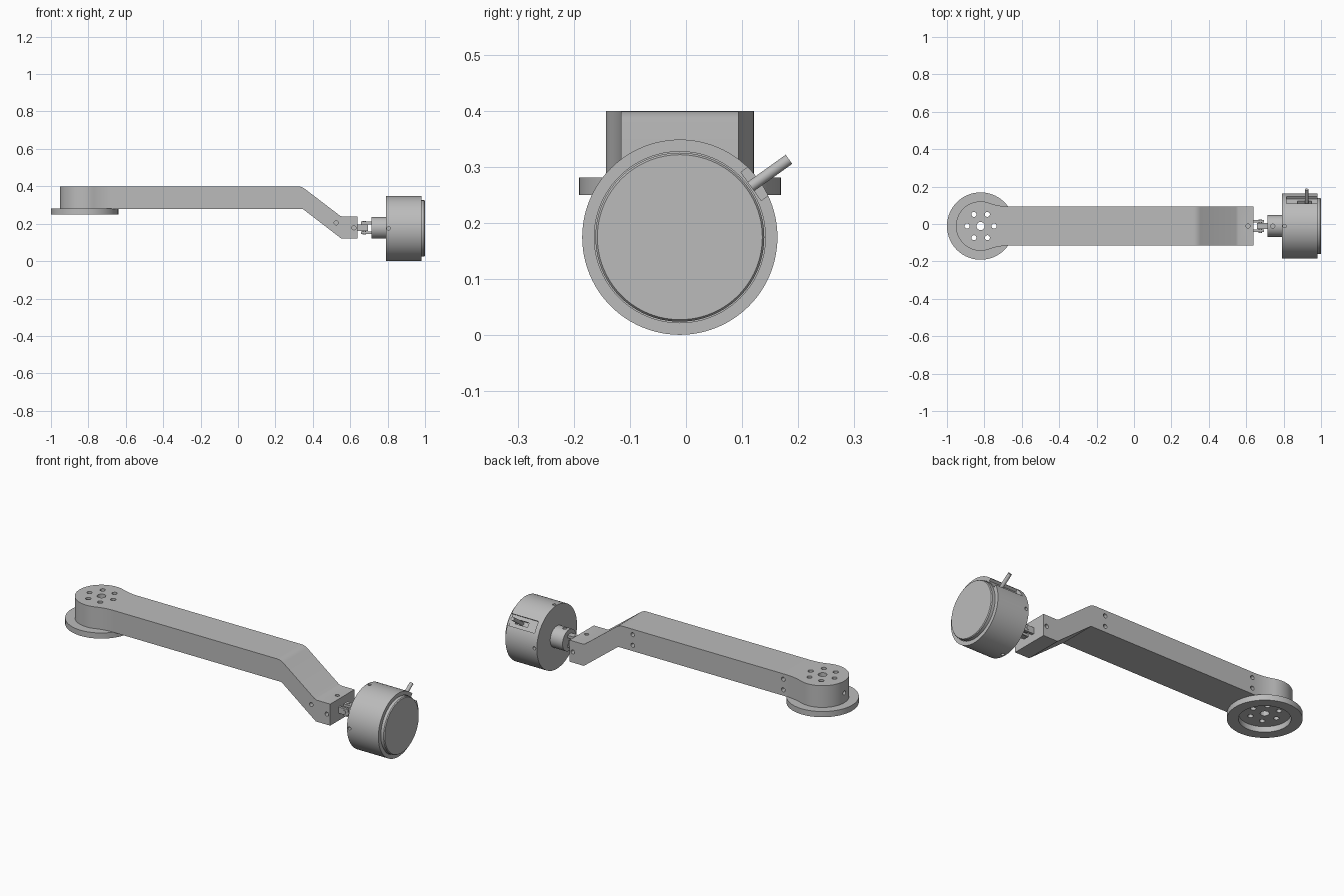
import bpy, bmesh, math
from mathutils import Vector, Matrix

if "Cube" in bpy.data.objects:
    bpy.data.objects.remove(bpy.data.objects["Cube"])

Y0, ZH = -0.011, 0.175          # shared centre line in y, axis height of the head
ZJ = 0.178                      # axis height of the joint
XB = -0.82                      # centre of the base boss

metal = bpy.data.materials.new("grey metal")
metal.diffuse_color = (0.5, 0.5, 0.5, 1)
metal.use_nodes = True
metal.node_tree.nodes["Principled BSDF"].inputs["Base Color"].default_value = metal.diffuse_color


def finish(bm, name):
    bmesh.ops.recalc_face_normals(bm, faces=bm.faces[:])
    me = bpy.data.meshes.new(name)
    bm.to_mesh(me)
    bm.free()
    ob = bpy.data.objects.new(name, me)
    bpy.context.collection.objects.link(ob)
    me.materials.append(metal)
    return ob


def add_cyl(bm, start, end, r, seg=24):
    a, b = Vector(start), Vector(end)
    d = b - a
    m = Matrix.Translation((a + b) / 2) @ d.to_track_quat('Z', 'Y').to_matrix().to_4x4()
    bmesh.ops.create_cone(bm, cap_ends=True, segments=seg, radius1=r, radius2=r,
                          depth=d.length, matrix=m)


def add_box(bm, centre, size, rot=Matrix()):
    m = Matrix.Translation(centre) @ rot @ Matrix.Diagonal((*size, 1))
    bmesh.ops.create_cube(bm, size=1, matrix=m)


def prism(name, pts, shift):
    """Closed outline of 3D points extruded along shift."""
    bm = bmesh.new()
    f = bm.faces.new([bm.verts.new(p) for p in pts])
    ext = bmesh.ops.extrude_face_region(bm, geom=[f])
    bmesh.ops.translate(bm, vec=shift, verts=[v for v in ext["geom"] if isinstance(v, bmesh.types.BMVert)])
    return finish(bm, name)


def lathe(name, profile, place, seg=96, closed=False):
    """Revolve (height, radius) points about local z."""
    bm = bmesh.new()
    vs = [bm.verts.new((r, 0, h)) for h, r in profile]
    pairs = list(zip(vs, vs[1:])) + ([(vs[-1], vs[0])] if closed else [])
    es = [bm.edges.new(p) for p in pairs]
    bmesh.ops.spin(bm, geom=vs + es, cent=(0, 0, 0), axis=(0, 0, 1),
                   angle=2 * math.pi, steps=seg)
    bmesh.ops.remove_doubles(bm, verts=bm.verts[:], dist=1e-5)
    bmesh.ops.transform(bm, matrix=place, verts=bm.verts[:])
    return finish(bm, name)


def boolean(ob, tool, op):
    mod = ob.modifiers.new(op, 'BOOLEAN')
    mod.operation, mod.object, mod.solver = op, tool, 'EXACT'
    bpy.context.view_layer.objects.active = ob
    bpy.ops.object.modifier_apply(modifier=mod.name)
    bpy.data.objects.remove(tool)


def arc(cx, cy, r, a0, a1, n):
    return [(cx + r * math.cos(math.radians(a0 + (a1 - a0) * i / n)),
             cy + r * math.sin(math.radians(a0 + (a1 - a0) * i / n))) for i in range(n + 1)]


# Arm: side profile intersected with the keyhole plan outline
side = [(-1.1, 0.28), (0.345, 0.28), (0.553, 0.12), (0.64, 0.12), (0.64, 0.238),
        (0.558, 0.238), (0.545, 0.243), (0.355, 0.388), (0.345, 0.394), (0.332, 0.399),
        (0.318, 0.4), (-1.1, 0.4)]
arm = prism("arm", [(x, -0.5, z) for x, z in side], (0, 1, 0))
R, W, F = 0.132, 0.105, 0.298   # boss radius, half width, fillet radius
a = math.degrees(math.atan2(W + F, 0.15))
half = arc(0.15, W + F, F, 270, 180 + a, 8) + arc(0, 0, R, a, 180, 32)[1:]
plan = [(0.8 - XB, W)] + half + [(x, -y) for x, y in reversed(half[:-1])] + [(0.8 - XB, -W)]
boolean(arm, prism("plan", [(XB + x, Y0 + y, -0.2) for x, y in plan], (0, 0, 1)), 'INTERSECT')

# Holes in the arm
bm = bmesh.new()
add_cyl(bm, (XB, Y0, 0.2), (XB, Y0, 0.5), 0.022)
for i in range(6):
    t = math.radians(60 * i)
    x, y = XB + 0.072 * math.cos(t), Y0 + 0.072 * math.sin(t)
    add_cyl(bm, (x, y, 0.2), (x, y, 0.5), 0.0135)
for s, x, z in [(-1, 0.525, 0.205), (-1, 0.62, ZJ), (1, 0.62, ZJ), (1, 0.257, 0.37),
                (1, 0.257, 0.312), (1, -0.655, 0.37), (1, -0.655, 0.312)]:
    add_cyl(bm, (x, Y0 + s * 0.07, z), (x, Y0 + s * 0.2, z), 0.011)
add_cyl(bm, (0.61, Y0, 0.2), (0.61, Y0, 0.3), 0.011)
add_cyl(bm, (-1, Y0, 0.335), (-0.93, Y0, 0.335), 0.011)
boolean(arm, finish(bm, "arm_holes"), 'DIFFERENCE')

# Ring flange under the boss
flange = lathe("base_flange", [(0.25, 0.125), (0.25, 0.18), (0.281, 0.18), (0.281, 0.125)],
               Matrix.Translation((XB, Y0, 0)), closed=True)

# Universal joint: two crossed forks and a cross pin
bm = bmesh.new()
for s in (-1, 1):
    add_box(bm, (0.666, Y0 + s * 0.026, ZJ), (0.06, 0.014, 0.034))
arm_fork = finish(bm, "arm_fork")
bm = bmesh.new()
for s in (-1, 1):
    add_box(bm, (0.688, Y0, ZJ + s * 0.026), (0.06, 0.034, 0.014))
head_fork = finish(bm, "head_fork")
bm = bmesh.new()
add_cyl(bm, (0.675, Y0 - 0.036, ZJ), (0.675, Y0 + 0.036, ZJ), 0.009)
add_cyl(bm, (0.675, Y0, ZJ - 0.036), (0.675, Y0, ZJ + 0.036), 0.009)
add_box(bm, (0.675, Y0, ZJ), (0.026, 0.026, 0.026))
joint_cross = finish(bm, "joint_cross")

# Hub between the joint and the head
bm = bmesh.new()
add_cyl(bm, (0.715, Y0, ZJ), (0.795, Y0, ZJ), 0.058, 64)
hub = finish(bm, "hub")
bm = bmesh.new()
add_cyl(bm, (0.742, Y0, ZJ + 0.03), (0.742, Y0, ZJ + 0.1), 0.011)
boolean(hub, finish(bm, "hub_hole"), 'DIFFERENCE')

# Round head with a grooved front cap
to_x = Matrix.Translation((0, Y0, ZH)) @ Matrix.Rotation(math.pi / 2, 4, 'Y')
head = lathe("head", [(0.79, 0), (0.79, 0.174), (0.98, 0.174), (0.98, 0.1525), (0.968, 0.1525),
                      (0.968, 0.1505), (0.995, 0.1505), (1.0, 0.147), (1.0, 0)], to_x)

# Notch, lever slot and set screw holes in the head
tilt = math.radians(35.5)
rot = Matrix.Rotation(tilt, 4, 'X')
out = Vector((0, math.cos(tilt), math.sin(tilt)))
axis = Vector((0, Y0, ZH))


def on_head(x, r):
    return axis + out * r + Vector((x, 0, 0))


bm = bmesh.new()
add_box(bm, on_head(0.915, 0.206), (0.2, 0.1, 0.062), rot)
boolean(head, finish(bm, "notch"), 'DIFFERENCE')
bm = bmesh.new()
add_box(bm, on_head(0.912, 0.151), (0.075, 0.03, 0.024), rot)
for i in range(4):
    d = Vector((0, math.cos(i * math.pi / 2), math.sin(i * math.pi / 2)))
    p = axis + Vector((0.805, 0, 0))
    add_cyl(bm, p + d * 0.15, p + d * 0.2, 0.009)
boolean(head, finish(bm, "slot_and_holes"), 'DIFFERENCE')

# Lever standing in the slot
bm = bmesh.new()
add_cyl(bm, on_head(0.923, 0.13), on_head(0.923, 0.239), 0.01)
lever = finish(bm, "lever")

# Smooth the round surfaces, keep the edges sharp
bpy.ops.object.select_all(action='DESELECT')
for ob in (arm, flange, hub, head, lever, joint_cross):
    ob.select_set(True)
    bpy.context.view_layer.objects.active = ob
bpy.ops.object.shade_smooth_by_angle(angle=math.radians(30))
